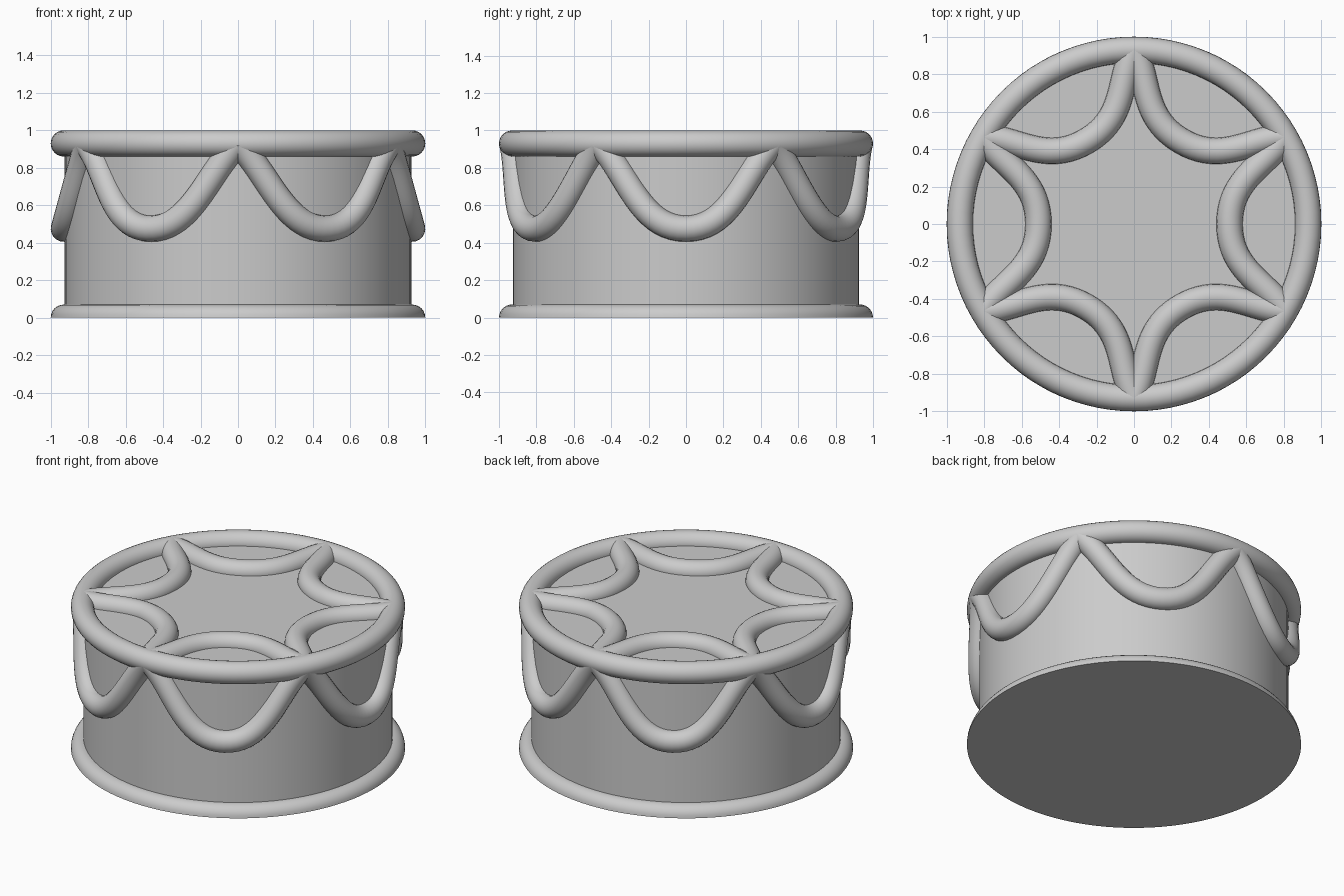
import bpy, bmesh, math
from mathutils import Vector, Matrix
from mathutils.geometry import interpolate_bezier

if "Cube" in bpy.data.objects:
    bpy.data.objects.remove(bpy.data.objects["Cube"])

R = 0.93       # ring centre radius
T = 0.07       # piping radius
TOP = 0.93     # top surface height

icing = bpy.data.materials.new("light grey icing")
icing.diffuse_color = (0.6, 0.6, 0.6, 1)
icing.use_nodes = True
icing.node_tree.nodes["Principled BSDF"].inputs["Base Color"].default_value = icing.diffuse_color


def finish(name, bm):
    bmesh.ops.recalc_face_normals(bm, faces=bm.faces)
    mesh = bpy.data.meshes.new(name)
    bm.to_mesh(mesh)
    bm.free()
    ob = bpy.data.objects.new(name, mesh)
    bpy.context.collection.objects.link(ob)
    mesh.materials.append(icing)
    bpy.context.view_layer.objects.active = ob
    ob.select_set(True)
    bpy.ops.object.shade_smooth_by_angle(angle=math.radians(40))
    ob.select_set(False)
    return ob


def lathe(name, profile, closed=False, steps=96):
    """Spin an (r, z) profile around the z axis."""
    bm = bmesh.new()
    vs = [bm.verts.new((r, 0, z)) for r, z in profile]
    es = [bm.edges.new(p) for p in zip(vs, vs[1:])]
    if closed:
        es.append(bm.edges.new((vs[-1], vs[0])))
    bmesh.ops.spin(bm, geom=vs + es, cent=(0, 0, 0), axis=(0, 0, 1),
                   angle=2 * math.pi, steps=steps)
    bmesh.ops.remove_doubles(bm, verts=bm.verts, dist=1e-4)
    return finish(name, bm)


def arc(z, a0, a1, n):
    return [(R + T * math.cos(a0 + (a1 - a0) * i / n),
             z + T * math.sin(a0 + (a1 - a0) * i / n)) for i in range(n + 1)]


def swag(name, middle, turn, sides=20):
    """Tube hanging in a plane between two neighbouring ring points."""
    end = Vector((R * math.cos(math.pi / 6), R / 2, TOP))
    flip = Vector((1, -1, 1))
    handle = Vector((0, 0.25, 0))
    half = interpolate_bezier(end, end.lerp(middle, 1 / 3), middle + handle, middle, 20)
    path = half + [p * flip for p in reversed(half[:-1])]
    normal = (middle - end).cross(Vector((0, 1, 0))).normalized()
    bm = bmesh.new()
    rings = []
    for i, p in enumerate(path):
        tangent = (path[min(i + 1, len(path) - 1)] - path[max(i - 1, 0)]).normalized()
        side = tangent.cross(normal)
        rings.append([bm.verts.new(p + T * (math.cos(a) * normal + math.sin(a) * side))
                      for a in (2 * math.pi * k / sides for k in range(sides))])
    for a, b in zip(rings, rings[1:]):
        for k in range(sides):
            n = (k + 1) % sides
            bm.faces.new((a[k], a[n], b[n], b[k]))
    bm.faces.new(rings[0])
    bm.faces.new(rings[-1])
    bm.transform(Matrix.Rotation(turn, 4, 'Z'))
    return finish(name, bm)


# Cake body
lathe("cake_body", [(0, 0), (0.925, 0), (0.925, TOP), (0, TOP)])

# Round piping on the top rim, half-round piping at the base
lathe("top_rim", arc(TOP, 0, 2 * math.pi * 23 / 24, 23), closed=True)
lathe("base_rim", arc(0, 0, math.pi, 12), closed=True)

# Six draped swags on the side and six matching ones on the top
for i in range(6):
    turn = i * math.pi / 3
    swag(f"side_swag_{i + 1}", Vector((R, 0, 0.475)), turn)
    swag(f"top_swag_{i + 1}", Vector((0.51, 0, TOP)), turn)
